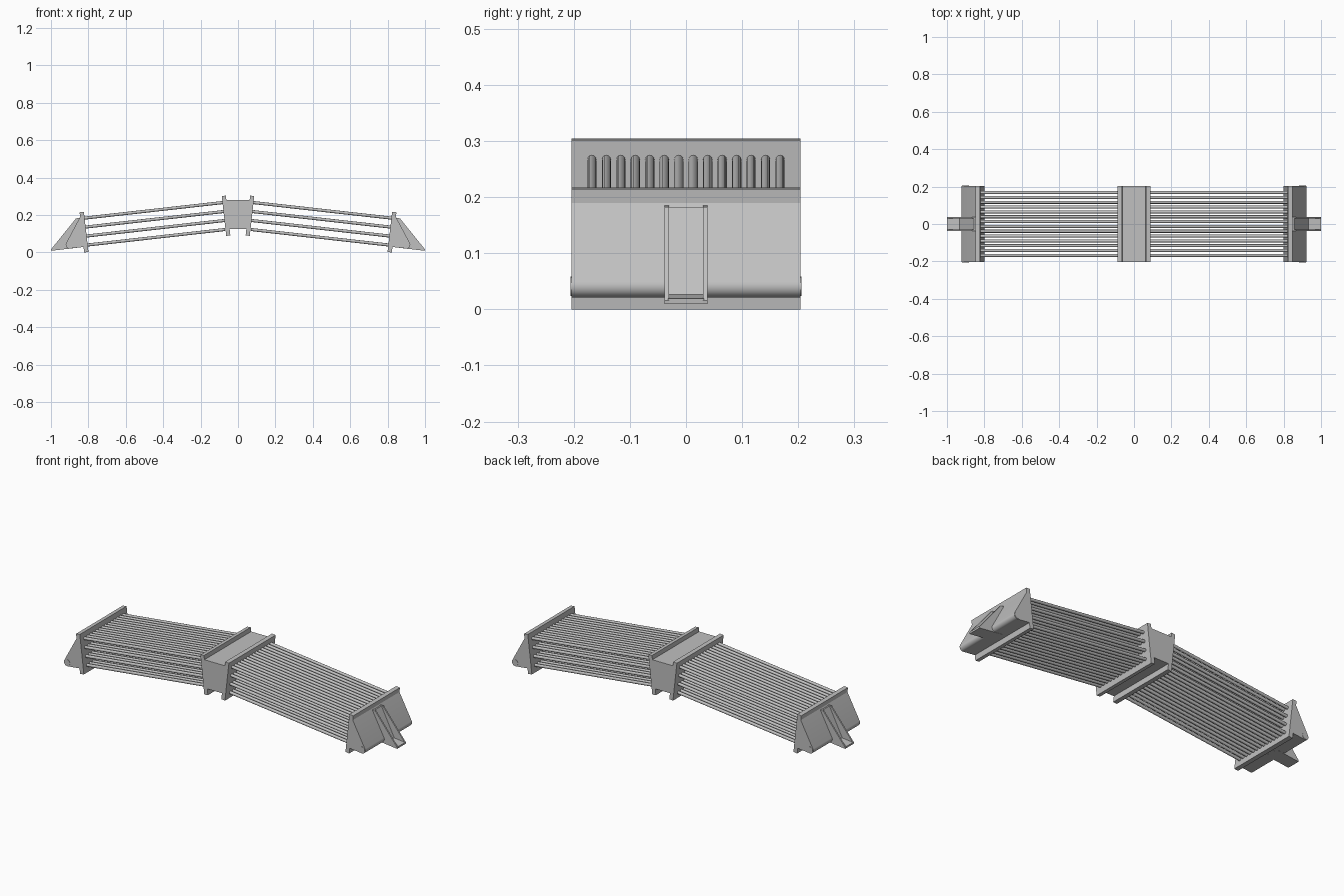
import bpy, bmesh, math
from mathutils import Vector, Matrix

if "Cube" in bpy.data.objects:
    bpy.data.objects.remove(bpy.data.objects["Cube"])

metal = bpy.data.materials.new("grey metal")
metal.diffuse_color = (0.53, 0.53, 0.53, 1)
metal.use_nodes = True
metal.node_tree.nodes["Principled BSDF"].inputs["Base Color"].default_value = metal.diffuse_color

W = 0.204  # half depth of plates and covers


def finish(bm, name, smooth=False):
    bmesh.ops.recalc_face_normals(bm, faces=bm.faces)
    me = bpy.data.meshes.new(name)
    bm.to_mesh(me)
    bm.free()
    me.materials.append(metal)
    ob = bpy.data.objects.new(name, me)
    bpy.context.collection.objects.link(ob)
    if smooth:
        bpy.ops.object.select_all(action='DESELECT')
        ob.select_set(True)
        bpy.context.view_layer.objects.active = ob
        bpy.ops.object.shade_smooth_by_angle(angle=math.radians(35))
    return ob


def extrude(name, pts, y0, y1, side=1, smooth=False):
    """Prism from an (x, z) profile running from y0 to y1."""
    bm = bmesh.new()
    face = bm.faces.new([bm.verts.new((side * x, y0, z)) for x, z in pts])
    geo = bmesh.ops.extrude_face_region(bm, geom=[face])["geom"]
    verts = [v for v in geo if isinstance(v, bmesh.types.BMVert)]
    bmesh.ops.translate(bm, verts=verts, vec=(0, y1 - y0, 0))
    return finish(bm, name, smooth)


def add_rod(bm, a, b, r, seg):
    a, b = Vector(a), Vector(b)
    d = b - a
    mat = Matrix.Translation((a + b) / 2) @ d.to_track_quat('Z', 'Y').to_matrix().to_4x4()
    bmesh.ops.create_cone(bm, cap_ends=True, segments=seg, radius1=r, radius2=r,
                          depth=d.length, matrix=mat)


# Central wedge joining the two tube bundles
extrude("centre_block", [(-0.068, 0.281), (0.068, 0.281), (0.05, 0.125), (-0.05, 0.125)], -W, W)

# Cover profile with a rounded lower outer corner
cx, cz, cr = 0.901, 0.041, 0.02
cover = [(0.838, 0.19), (0.844, 0.19)]
cover += [(cx + cr * math.cos(a), cz + cr * math.sin(a))
          for a in [math.radians(25 - 121 * i / 10) for i in range(11)]]
cover += [(0.82, 0.030)]

for side, label in ((1, "right"), (-1, "left")):
    # Tilted end plates of the bundle
    extrude(label + "_outer_plate",
            [(0.824, 0.217), (0.847, 0.2145), (0.8225, 0.0), (0.7995, 0.0026)], -W, W, side)
    extrude(label + "_inner_plate",
            [(0.065, 0.304), (0.087, 0.3015), (0.063, 0.0885), (0.041, 0.091)], -W, W, side)

    # Fourteen by four bundle of thin tubes
    bm = bmesh.new()
    for row in range(4):
        drop = 0.0485 * row
        for col in range(14):
            y = (col - 6.5) * 0.0258
            add_rod(bm, (side * 0.07, y, 0.268 - drop), (side * 0.825, y, 0.183 - drop), 0.0082, 12)
    finish(bm, label + "_tubes", True)

    # Wedge cover and the pivot pin through its rounded corner
    extrude(label + "_cover", cover, -W, W, side, True)
    bm = bmesh.new()
    add_rod(bm, (side * cx, -W - 0.002, cz), (side * cx, W + 0.002, cz), 0.0175, 24)
    finish(bm, label + "_pivot_pin", True)

    # Channel bracket: two cheeks, a sloping floor and a back plate
    for y in (-0.038, 0.030):
        extrude(label + "_bracket_cheek",
                [(0.848, 0.185), (0.866, 0.182), (1.0, 0.016), (0.999, 0.009), (0.86, 0.025)],
                y, y + 0.008, side)
    extrude(label + "_bracket_floor",
            [(0.86, 0.025), (0.999, 0.009), (1.0, 0.019), (0.86, 0.035)], -0.032, 0.032, side)
    extrude(label + "_bracket_back",
            [(0.845, 0.182), (0.856, 0.182), (0.934, 0.026), (0.905, 0.022)], -0.032, 0.032, side)
